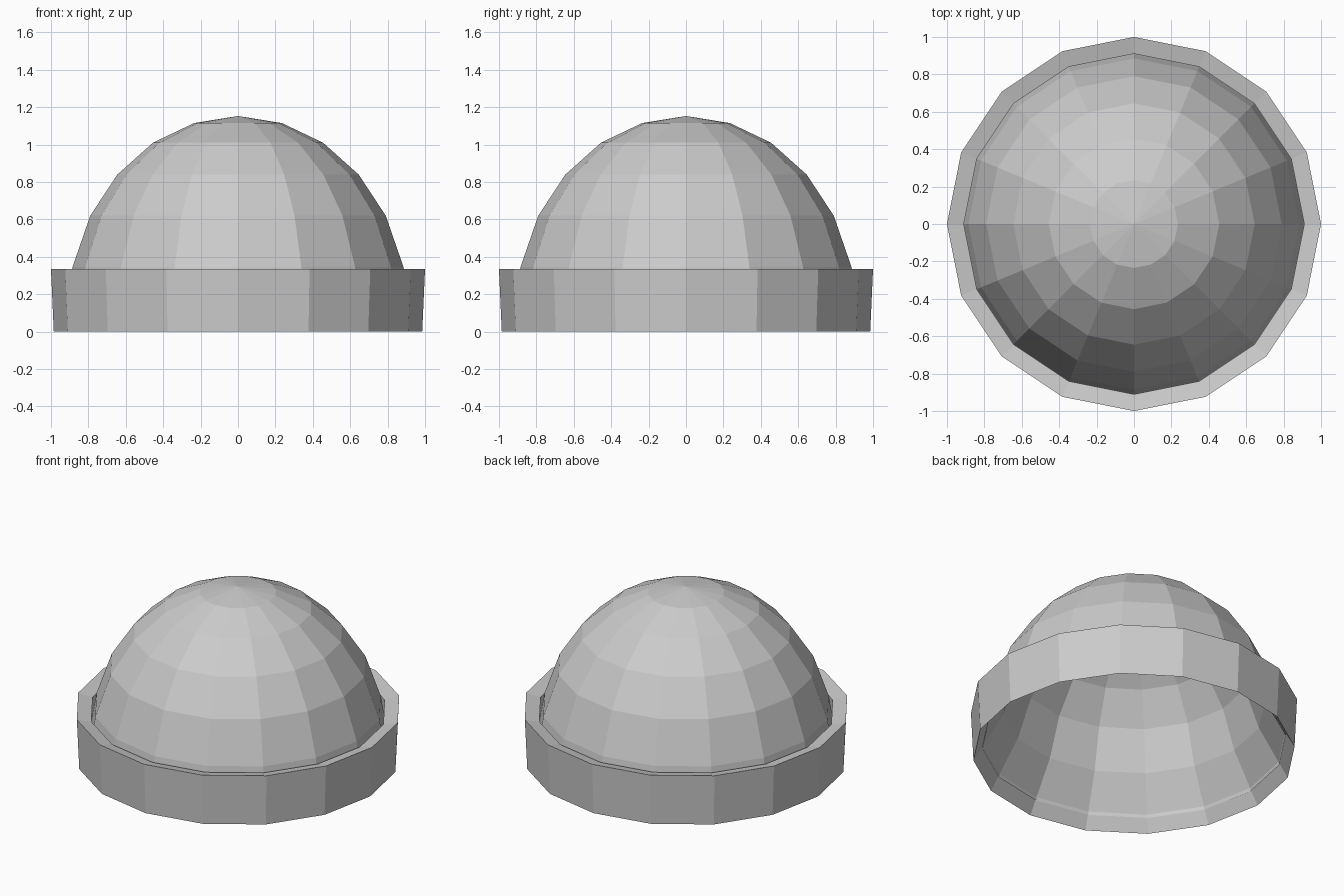
import bpy, bmesh
from math import cos, sin, tau

if "Cube" in bpy.data.objects:
    bpy.data.objects.remove(bpy.data.objects["Cube"])

SIDES = 16


def lathe(name, profile):
    """Revolve (radius, z) points about z into a flat-shaded surface."""
    bm = bmesh.new()
    rings = []
    for r, z in profile:
        if r == 0:
            rings.append([bm.verts.new((0, 0, z))] * SIDES)
        else:
            rings.append([bm.verts.new((r * cos(tau * i / SIDES), r * sin(tau * i / SIDES), z))
                          for i in range(SIDES)])
    for low, high in zip(rings, rings[1:]):
        for i in range(SIDES):
            j = (i + 1) % SIDES
            corners = dict.fromkeys((low[i], low[j], high[j], high[i]))
            bm.faces.new(list(corners))
    bmesh.ops.recalc_face_normals(bm, faces=bm.faces)
    mesh = bpy.data.meshes.new(name)
    bm.to_mesh(mesh)
    bm.free()
    obj = bpy.data.objects.new(name, mesh)
    bpy.context.collection.objects.link(obj)
    return obj


# Thick knitted cap as one closed skin, traced from the inside top to the outside top
inner_dome = [(0, 1.063), (0.207, 1.03), (0.405, 0.935), (0.576, 0.782),
              (0.71, 0.58), (0.80, 0.32)]
cuff = [(0.985, 0), (1.0, 0.335), (0.91, 0.314), (0.93, 0.08)]   # hem, rim, fold
outer_dome = [(0.885, 0.345), (0.79, 0.62), (0.645, 0.84), (0.455, 1.01),
              (0.235, 1.115), (0, 1.153)]
lathe("knitted_cap", inner_dome + cuff + outer_dome)
